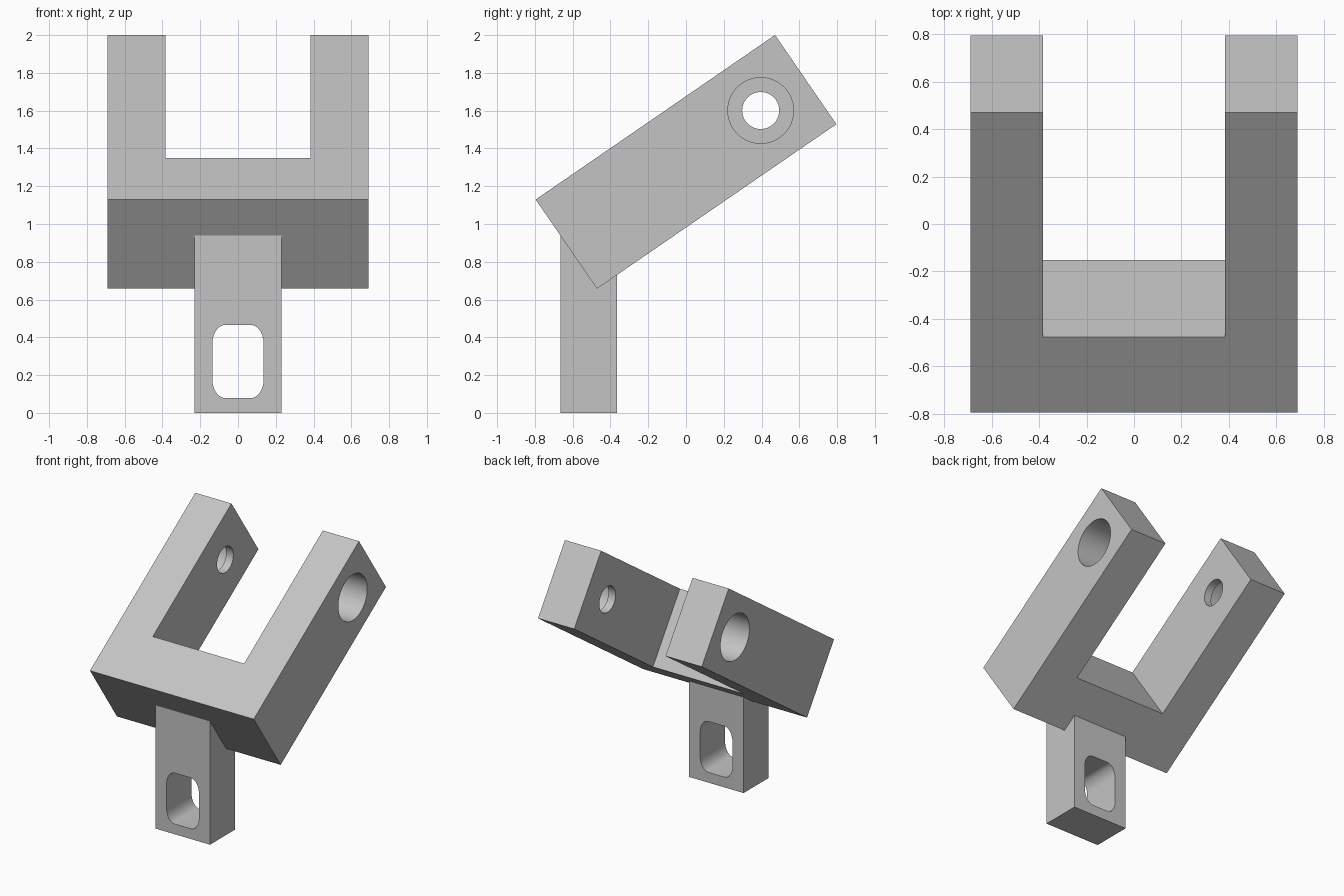
import bpy, bmesh
from math import cos, sin, pi, radians
from mathutils import Matrix

cube = bpy.data.objects.get("Cube")
if cube:
    bpy.data.objects.remove(cube, do_unlink=True)

grey = bpy.data.materials.new("plain grey")
grey.use_nodes = True
grey.diffuse_color = (0.55, 0.55, 0.55, 1)
grey.node_tree.nodes["Principled BSDF"].inputs["Base Color"].default_value = (0.55, 0.55, 0.55, 1)


def prism(name, points, depth, matrix):
    """Extrude a flat outline evenly to both sides of its plane."""
    bm = bmesh.new()
    face = bm.faces.new([bm.verts.new((x, y, -depth / 2)) for x, y in points])
    top = bmesh.ops.extrude_face_region(bm, geom=[face])["geom"]
    bmesh.ops.translate(bm, vec=(0, 0, depth),
                        verts=[g for g in top if isinstance(g, bmesh.types.BMVert)])
    bmesh.ops.recalc_face_normals(bm, faces=bm.faces)
    bm.transform(matrix)
    mesh = bpy.data.meshes.new(name)
    bm.to_mesh(mesh)
    bm.free()
    mesh.materials.append(grey)
    obj = bpy.data.objects.new(name, mesh)
    bpy.context.collection.objects.link(obj)
    return obj


def combine(target, tool, operation):
    """Apply a boolean and remove the tool object."""
    mod = target.modifiers.new(operation.lower(), "BOOLEAN")
    mod.operation = operation
    mod.solver = "EXACT"
    mod.object = tool
    bpy.context.view_layer.objects.active = target
    bpy.ops.object.modifier_apply(modifier=mod.name)
    bpy.data.objects.remove(tool, do_unlink=True)


def rectangle(half_x, low, high):
    return [(-half_x, low), (half_x, low), (half_x, high), (-half_x, high)]


def circle(radius, sides=64):
    return [(radius * cos(2 * pi * i / sides), radius * sin(2 * pi * i / sides))
            for i in range(sides)]


def rounded_slot(half_x, half_y, rx, ry, centre_y, steps=10):
    points = []
    for corner, (sx, sy) in enumerate([(1, 1), (-1, 1), (-1, -1), (1, -1)]):
        for i in range(steps + 1):
            a = pi / 2 * (corner + i / steps)
            points.append((sx * (half_x - rx) + rx * cos(a),
                           centre_y + sy * (half_y - ry) + ry * sin(a)))
    return points


# Tilted U-shaped fork
OUTER, INNER, HALF_LENGTH, BRIDGE = 0.69, 0.385, 0.769, 0.388
tilt = Matrix.Translation((0, 0, 1.329)) @ Matrix.Rotation(radians(34.5), 4, "X")
inside = BRIDGE - HALF_LENGTH
outline = [(-OUTER, -HALF_LENGTH), (OUTER, -HALF_LENGTH), (OUTER, HALF_LENGTH),
           (INNER, HALF_LENGTH), (INNER, inside), (-INNER, inside),
           (-INNER, HALF_LENGTH), (-OUTER, HALF_LENGTH)]
fork = prism("fork_bracket", outline, 0.573, tilt)

# Pin hole through both arms, with a wide counterbore from each outer side
LIP = 0.06
across = Matrix.Rotation(pi / 2, 4, "Y")
combine(fork, prism("pin_cutter", circle(0.098), 2,
                    tilt @ Matrix.Translation((0, 0.48, 0)) @ across), "DIFFERENCE")
for side in (-1, 1):
    place = Matrix.Translation((side * (INNER + LIP + 0.25), 0.48, 0))
    combine(fork, prism("bore_cutter", circle(0.174), 0.5, tilt @ place @ across), "DIFFERENCE")

# Upright stem with a rounded slot, joined into the bridge
upright = Matrix.Translation((0, -0.515, 0)) @ Matrix.Rotation(pi / 2, 4, "X")
stem = prism("stem", rectangle(0.23, 0, 1.0), 0.3, upright)
combine(stem, prism("slot_cutter", rounded_slot(0.136, 0.194, 0.07, 0.1, 0.272), 1, upright),
        "DIFFERENCE")
combine(fork, stem, "UNION")

# Smooth bores, sharp edges
bpy.ops.object.select_all(action="DESELECT")
fork.select_set(True)
bpy.context.view_layer.objects.active = fork
bpy.ops.object.shade_smooth_by_angle(angle=radians(30))
